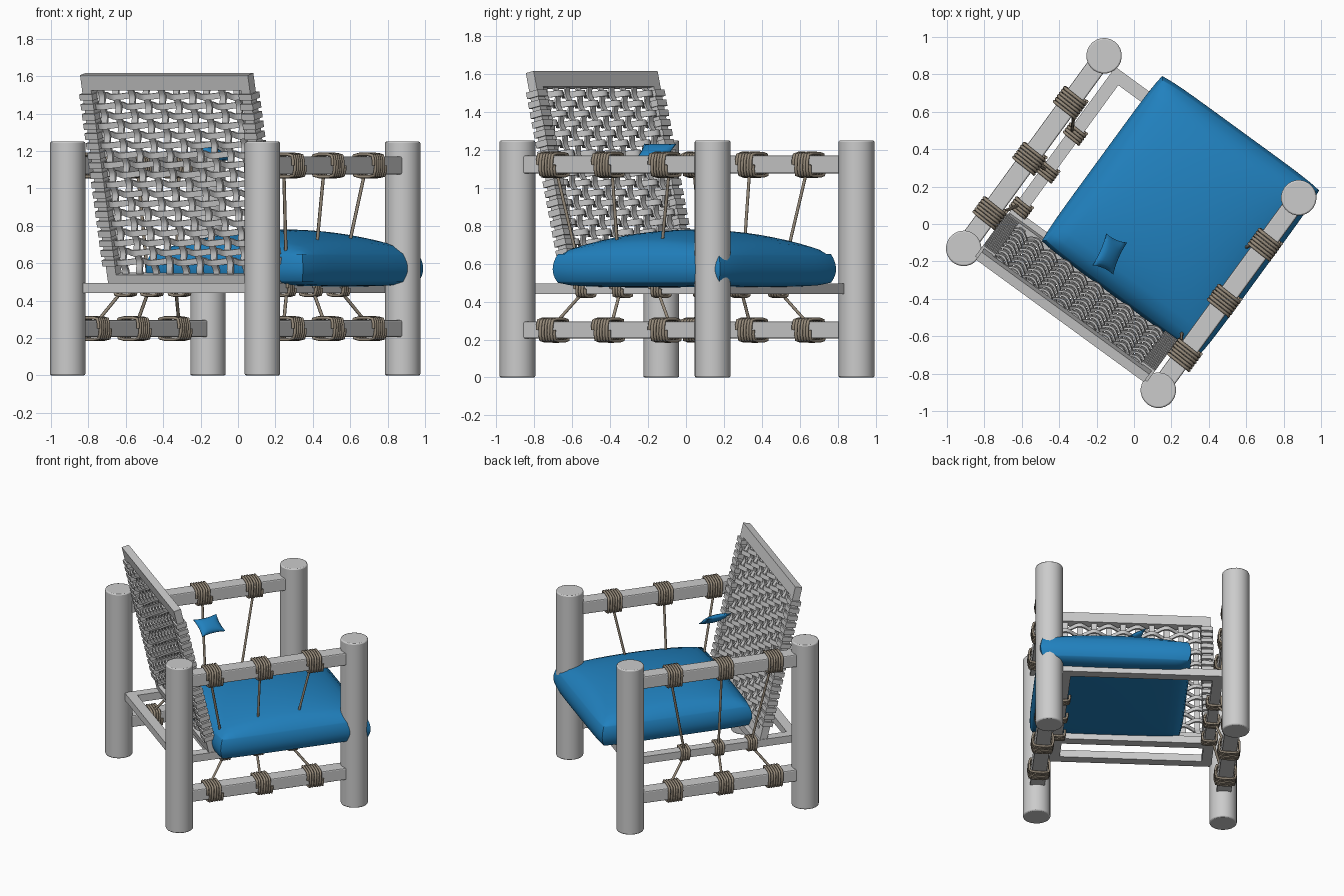
import bpy, bmesh, math
from mathutils import Matrix, Vector

if "Cube" in bpy.data.objects:
    bpy.data.objects.remove(bpy.data.objects["Cube"])

# chair frame: u = sideways, v = forward, turned on the ground plane
M = Matrix.Translation((-0.015, 0.005, 0)) @ Matrix.Rotation(math.radians(-36.1), 4, 'Z')
# leaning frame of the backrest
BACK = M @ Matrix.Translation((0, -0.365, 0.49)) @ Matrix.Rotation(math.radians(12.9), 4, 'X')


def material(name, rgb):
    m = bpy.data.materials.new(name)
    m.diffuse_color = (*rgb, 1)
    m.use_nodes = True
    m.node_tree.nodes["Principled BSDF"].inputs["Base Color"].default_value = m.diffuse_color
    return m


BLUE = material("blue_fabric", (0.015, 0.22, 0.52))
CORD = material("cord", (0.30, 0.25, 0.19))


def finish(name, bm, mat=None, matrix=M, smooth=None, bevel=0):
    bmesh.ops.recalc_face_normals(bm, faces=bm.faces)
    me = bpy.data.meshes.new(name)
    bm.to_mesh(me)
    bm.free()
    ob = bpy.data.objects.new(name, me)
    bpy.context.collection.objects.link(ob)
    ob.matrix_world = matrix
    if mat:
        me.materials.append(mat)
    if bevel:
        b = ob.modifiers.new("bevel", 'BEVEL')
        b.width, b.segments = bevel, 2
        b.limit_method = 'ANGLE'
    if smooth:
        bpy.ops.object.select_all(action='DESELECT')
        ob.select_set(True)
        bpy.context.view_layer.objects.active = ob
        bpy.ops.object.shade_smooth_by_angle(angle=math.radians(smooth))
    return ob


def add_box(bm, lo, hi):
    lo, hi = Vector(lo), Vector(hi)
    mid, size = (lo + hi) / 2, hi - lo
    bmesh.ops.create_cube(bm, size=1, matrix=Matrix.Translation(mid) @ Matrix.Diagonal((*size, 1)))


def boxes(name, items, **kw):
    bm = bmesh.new()
    for lo, hi in items:
        add_box(bm, lo, hi)
    return finish(name, bm, **kw)


def add_ribbon(bm, path, side, thick):
    """Flat strip: path points, half-width vector and half-thickness vector."""
    rings = [[bm.verts.new(p + a * side + b * thick)
              for a, b in ((-1, -1), (1, -1), (1, 1), (-1, 1))] for p in path]
    for r, s in zip(rings, rings[1:]):
        for i in range(4):
            j = (i + 1) % 4
            bm.faces.new((r[i], r[j], s[j], s[i]))
    bm.faces.new(rings[0])
    bm.faces.new(rings[-1])


def rope(name, paths, radius):
    cu = bpy.data.curves.new(name, 'CURVE')
    cu.dimensions = '3D'
    cu.bevel_depth, cu.bevel_resolution = radius, 1
    cu.use_fill_caps = True
    for pts in paths:
        sp = cu.splines.new('POLY')
        sp.points.add(len(pts) - 1)
        for p, c in zip(sp.points, pts):
            p.co = (*c, 1)
    ob = bpy.data.objects.new(name, cu)
    bpy.context.collection.objects.link(ob)
    ob.matrix_world = M
    cu.materials.append(CORD)


def winding(u, v, z, hu, hz, turns, width):
    """Helix with a rounded-square section around a rail running along v."""
    n, pts = 16, []
    for i in range(turns * n + 1):
        a = 2 * math.pi * i / n
        c, s = math.cos(a), math.sin(a)
        k = 1 / (c ** 6 + s ** 6) ** (1 / 6)
        pts.append((u + hu * c * k, v + width * (i / (turns * n) - 0.5), z + hz * s * k))
    return pts


# four round posts
PU, PV = 0.644, 0.637
for side, su in (("left", -1), ("right", 1)):
    for end, sv in (("back", -1), ("front", 1)):
        bm = bmesh.new()
        bmesh.ops.create_cone(bm, cap_ends=True, segments=24, radius1=0.095, radius2=0.095, depth=1.25,
                              matrix=Matrix.Translation((su * PU, sv * PV, 0.625)))
        finish(f"{end}_{side}_post", bm, smooth=40, bevel=0.008)

# arm rails, lower rails and cord lashings
for side, s in (("left", -1), ("right", 1)):
    u = s * PU
    boxes(f"{side}_arm_rail", [((u - .052, -PV, 1.075), (u + .052, PV, 1.17))], bevel=0.008)
    boxes(f"{side}_lower_rail", [((u - .052, -PV, 0.205), (u + .052, PV, 0.295))], bevel=0.008)
    wraps, strands = [], []
    for v, t in ((-0.40, -0.28), (-0.04, -0.04), (0.33, 0.21)):
        wraps.append(winding(u, v, 1.122, .07, .06, 6, .11))
        wraps.append(winding(u, v, 0.25, .07, .058, 6, .11))
        wraps.append(winding(s * .525, t, 0.468, .05, .04, 4, .07))
        strands.append([(u - s * .03, v, 1.075), (s * .545, t, 0.49)])
        strands.append([(u - s * .03, v, 0.295), (s * .545, t, 0.45)])
    rope(f"{side}_cord_windings", wraps, 0.009)
    rope(f"{side}_cord_strands", strands, 0.009)

# seat frame with a cross bar under the backrest
FU, FV, W, Z0, Z1 = 0.56, 0.625, 0.07, 0.44, 0.495
I = FU - W
boxes("seat_frame", [
    ((-FU, -FV, Z0), (-I, FV, Z1)), ((I, -FV, Z0), (FU, FV, Z1)),
    ((-I, -FV, Z0), (I, -FV + W, Z1)), ((-I, FV - W, Z0), (I, FV, Z1)),
    ((-I, -.375, Z0), (I, -.305, Z1))])

# backrest frame
H, T = 1.15, 0.026
boxes("backrest_frame", [
    ((-.555, -T, 0), (-.495, T, H)), ((.495, -T, 0), (.555, T, H)),
    ((-.495, -T, 0), (.495, T, .055)), ((-.495, -T, H - .085), (.495, T, H))], matrix=BACK)

# woven backrest: horizontal strips wrap the side bars and weave round the uprights
rows, cols = 18, 10
bm = bmesh.new()
for k in range(rows):
    z = 0.12 + 0.0535 * k
    sign = 1 if k % 2 else -1
    path = []
    for i in range(81):
        u = -0.5 + i / 80
        path.append(Vector((u, sign * 0.026 * math.cos(math.pi * (u + 0.45) / 0.1), z)))
    add_ribbon(bm, path, Vector((0, 0, 0.016)), Vector((0, 0.006, 0)))
    for s in (-1, 1):
        add_box(bm, (s * .527 - .042, -.038, z - .017), (s * .527 + .042, .038, z + .017))
finish("backrest_horizontal_weave", bm, matrix=BACK, smooth=35)

bm = bmesh.new()
for c in range(cols):
    u = -0.45 + 0.1 * c
    sign = 1 if c % 2 else -1
    path = []
    for i in range(91):
        z = 0.05 + i * 1.03 / 90
        path.append(Vector((u, sign * 0.007 * math.cos(math.pi * (z - 0.12) / 0.0535), z)))
    add_ribbon(bm, path, Vector((0.019, 0, 0)), Vector((0, 0.006, 0)))
finish("backrest_vertical_weave", bm, matrix=BACK, smooth=35)

# seat cushion: domed block, shifted to the right and forward
bm = bmesh.new()
bmesh.ops.create_cube(bm, size=2)
bmesh.ops.subdivide_edges(bm, edges=bm.edges[:], cuts=19, use_grid_fill=True)
for p in bm.verts:
    x, y, z = p.co
    d = max(0, (1 - x * x) * (1 - y * y))
    k = 1 - 0.035 * z * z - 0.02 * (x * y) ** 6
    h = 0.08 + 0.13 * d ** 0.5 if z > 0 else 0.07 + 0.03 * d ** 0.25
    p.co = (0.19 + 0.53 * x * k, 0.187 + 0.557 * y * k, 0.57 + z * h)
finish("seat_cushion", bm, mat=BLUE, smooth=60)

# small pillow floating before the backrest
bm = bmesh.new()
bmesh.ops.create_cube(bm, size=2)
bmesh.ops.subdivide_edges(bm, edges=bm.edges[:], cuts=7, use_grid_fill=True)
for p in bm.verts:
    x, y, z = p.co
    d = max(0, (1 - x * x) * (1 - y * y))
    p.co = (0.092 * x * (1 - 0.10 * (1 - y * y)), 0.072 * y * (1 - 0.14 * (1 - x * x)),
            z * (0.003 + 0.022 * d ** 0.5))
X = Vector((0.07, 0.16, 0)).normalized()
Y = Vector((0.11, -0.04, -0.08)).normalized()
N = X.cross(Y).normalized()
Y = N.cross(X)
R = Matrix((X, Y, N)).transposed().to_4x4()
finish("small_pillow", bm, mat=BLUE, matrix=Matrix.Translation((-0.13, -0.16, 1.19)) @ R, smooth=60)
